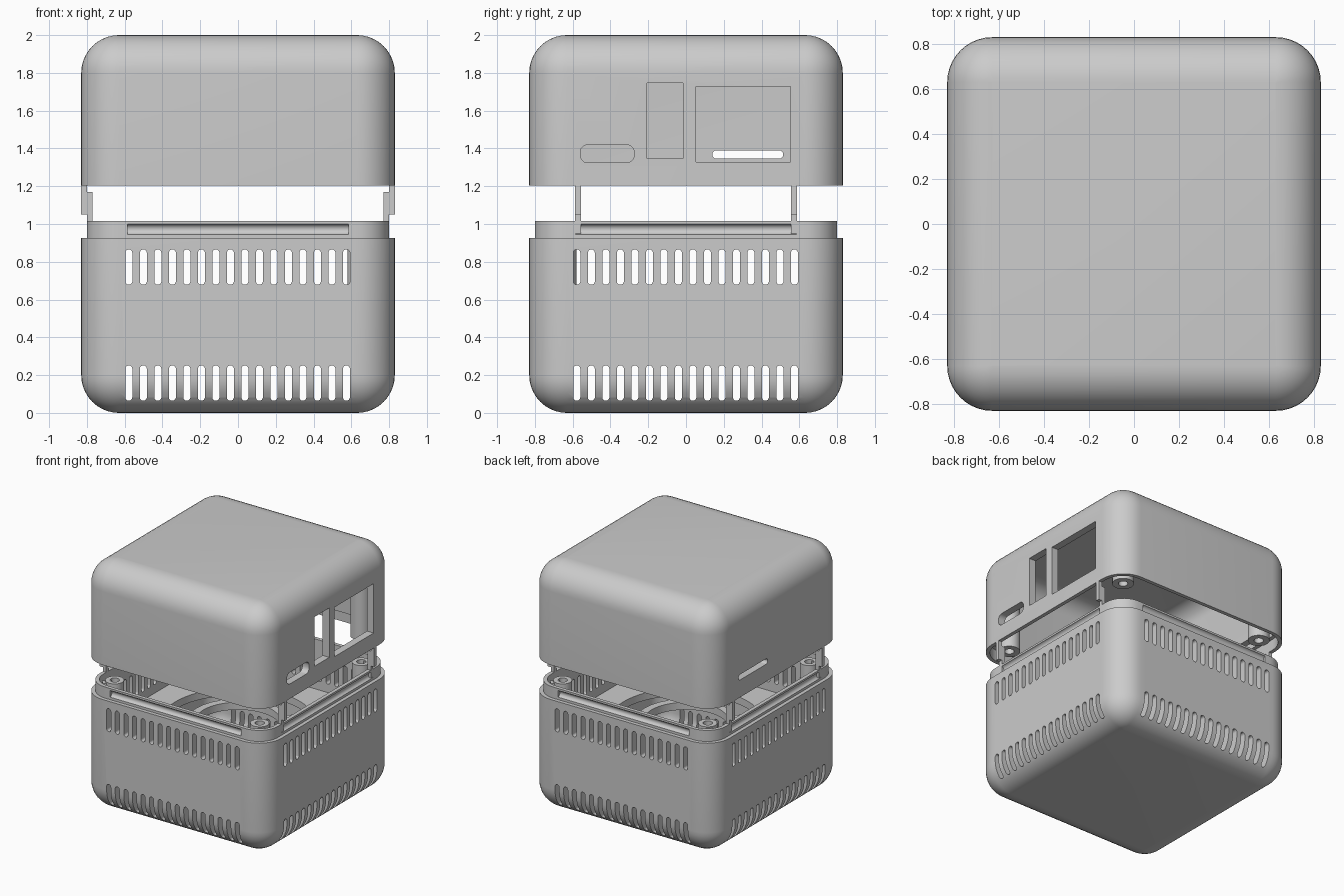
import bpy, bmesh, math
from mathutils import Matrix, Vector

cube = bpy.data.objects.get("Cube")
if cube:
    bpy.data.objects.remove(cube, do_unlink=True)

grey = bpy.data.materials.new("plain grey plastic")
grey.use_nodes = True
colour = (0.6, 0.6, 0.6, 1)
grey.diffuse_color = colour
grey.node_tree.nodes["Principled BSDF"].inputs["Base Color"].default_value = colour

HALF, WALL, ROUND = 0.83, 0.06, 0.2
INNER = HALF - WALL
LIP = 0.8
BOSS = 0.65


def finish(name, bm):
    bmesh.ops.recalc_face_normals(bm, faces=bm.faces)
    mesh = bpy.data.meshes.new(name)
    bm.to_mesh(mesh)
    bm.free()
    mesh.materials.append(grey)
    obj = bpy.data.objects.new(name, mesh)
    bpy.context.collection.objects.link(obj)
    return obj


def outline(half, radius, steps=10):
    """Rounded square, counter-clockwise."""
    radius = max(radius, 0.002)
    points = []
    for corner in range(4):
        mid = math.radians(45 + 90 * corner)
        cx = math.copysign(half - radius, math.cos(mid))
        cy = math.copysign(half - radius, math.sin(mid))
        for i in range(steps + 1):
            a = math.radians(90 * corner + 90 * i / steps)
            points.append((cx + radius * math.cos(a), cy + radius * math.sin(a)))
    return points


def loft(name, rings):
    """Solid through rounded squares given as (z, half width, corner radius)."""
    bm = bmesh.new()
    loops = [[bm.verts.new((x, y, z)) for x, y in outline(h, r)] for z, h, r in rings]
    for a, b in zip(loops, loops[1:]):
        for i in range(len(a)):
            j = (i + 1) % len(a)
            bm.faces.new((a[i], a[j], b[j], b[i]))
    bm.faces.new(loops[0])
    bm.faces.new(loops[-1])
    return finish(name, bm)


def dome(z_flat, half, radius, up, steps=10):
    """Rings of a rounded edge, running from the wall to the flat face."""
    rings = []
    for i in range(steps + 1):
        a = math.pi / 2 * i / steps
        z = z_flat - up * radius * (1 - math.sin(a))
        rings.append((z, half - radius * (1 - math.cos(a)), radius * math.cos(a)))
    return rings


def add_box(bm, centre, size, turn=0):
    m = Matrix.Translation(centre) @ Matrix.Rotation(turn, 4, "Z") @ Matrix.Diagonal((*size, 1))
    bmesh.ops.create_cube(bm, size=1, matrix=m)


def box(name, centre, size, turn=0):
    bm = bmesh.new()
    add_box(bm, centre, size, turn)
    return finish(name, bm)


def add_slot(bm, centre, width, height, radius, depth, turn=0, steps=6):
    """Rounded rectangle in xz, pushed along y, then turned about z."""
    shape = []
    for q, (sx, sz) in enumerate(((1, 1), (-1, 1), (-1, -1), (1, -1))):
        for i in range(steps + 1):
            a = math.pi / 2 * (q + i / steps)
            shape.append((sx * (width / 2 - radius) + radius * math.cos(a),
                          sz * (height / 2 - radius) + radius * math.sin(a)))
    m = Matrix.Translation(centre) @ Matrix.Rotation(turn, 4, "Z")
    ends = [[bm.verts.new(m @ Vector((x, s * depth / 2, z))) for x, z in shape] for s in (-1, 1)]
    for i in range(len(shape)):
        j = (i + 1) % len(shape)
        bm.faces.new((ends[0][i], ends[0][j], ends[1][j], ends[1][i]))
    for e in ends:
        bm.faces.new(e)


def tube(name, x, y, z0, z1, radius, hole, sides=32):
    bm = bmesh.new()
    loops = [[bm.verts.new((x + r * math.cos(math.tau * i / sides),
                            y + r * math.sin(math.tau * i / sides), z)) for i in range(sides)]
             for r, z in ((radius, z0), (radius, z1), (hole, z1), (hole, z0))]
    for a, b in zip(loops, loops[1:] + loops[:1]):
        for i in range(sides):
            j = (i + 1) % sides
            bm.faces.new((a[i], a[j], b[j], b[i]))
    return finish(name, bm)


def cut(target, cutter):
    cutter.hide_render = True
    mod = target.modifiers.new("cut", "BOOLEAN")
    mod.operation, mod.solver, mod.object = "DIFFERENCE", "EXACT", cutter
    bpy.context.view_layer.objects.active = target
    bpy.ops.object.modifier_apply(modifier=mod.name)
    bpy.data.objects.remove(cutter, do_unlink=True)


# Lower shell with stepped lip
base = loft("lower_shell", dome(0, HALF, ROUND, -1)[::-1] + [
    (0.925, HALF, ROUND), (0.925, LIP, ROUND - 0.03), (1.015, LIP, ROUND - 0.03)])
cut(base, loft("cavity", dome(WALL, INNER, 0.14, -1)[::-1] + [(1.1, INNER, 0.14)]))

# Ventilation slots through all four walls
for turn in (0, math.pi / 2):
    vents = bmesh.new()
    for z in (0.158, 0.772):
        for i in range(16):
            along = -0.578 + 0.0768 * i
            centre = (along, 0, z) if turn == 0 else (0, along, z)
            add_slot(vents, centre, 0.037, 0.187, 0.0184, 2, turn)
    cut(base, finish("vents", vents))

# Half-round snap grooves around the lip
grooves = bmesh.new()
for k in range(4):
    m = Matrix.Rotation(k * math.pi / 2, 4, "Z") @ Matrix.Translation((0, -LIP - 0.007, 0.972))
    bmesh.ops.create_cone(grooves, cap_ends=True, segments=24, radius1=0.028, radius2=0.028,
                          depth=1.17, matrix=m @ Matrix.Rotation(math.pi / 2, 4, "Y"))
cut(base, finish("grooves", grooves))

# Upper shell with a rebate for the lip
lid = loft("upper_shell", [(1.205, HALF, ROUND)] + dome(2, HALF, ROUND, 1))
cut(lid, loft("cavity", [(1.1, INNER, 0.14)] + dome(2 - WALL, INNER, 0.14, 1)))
cut(lid, loft("rebate", [(1.1, LIP, 0.17), (1.295, LIP, 0.17)]))

# Connector openings in the left side, card slot in the right side
ports = bmesh.new()
quarter = math.pi / 2
add_slot(ports, (0.8, -0.417, 1.372), 0.285, 0.095, 0.04, 0.3, quarter)
add_box(ports, (0.8, -0.112, 1.547), (0.3, 0.19, 0.4))
add_box(ports, (0.8, 0.302, 1.527), (0.3, 0.5, 0.4))
add_slot(ports, (-0.8, 0.327, 1.368), 0.375, 0.044, 0.0215, 0.3, quarter)
cut(lid, finish("ports", ports))

# Fan plate with a round opening, ring and spokes
plate = loft("fan_plate", [(0.55, 0.78, 0.14), (0.61, 0.78, 0.14)])
hole = bmesh.new()
bmesh.ops.create_cone(hole, cap_ends=True, segments=64, radius1=0.56, radius2=0.56,
                      depth=0.4, matrix=Matrix.Translation((0, 0, 0.58)))
cut(plate, finish("fan_hole", hole))
tube("fan_ring", 0, 0, 0.55, 0.61, 0.37, 0.31, 64)
for k in range(4):
    a = math.radians(45 + 90 * k)
    box("fan_spoke", (0.46 * math.cos(a), 0.46 * math.sin(a), 0.58), (0.22, 0.06, 0.055), a)

for sx in (-1, 1):
    for sy in (-1, 1):
        # Screw bosses, webbed into the corners
        x, y = sx * BOSS, sy * BOSS
        long_post = sx > 0 > sy
        low = 0.6 if long_post else 0.89
        tube("lower_boss", x, y, low, 1.01, 0.07, 0.035)
        tube("upper_boss", x, y, 1.22, 1.95, 0.08, 0.035)
        turn = math.atan2(sy, sx)
        out = 0.69
        box("lower_web", (sx * out, sy * out, (low + 1) / 2), (0.07, 0.05, 1 - low), turn)
        box("upper_web", (sx * out, sy * out, 1.6), (0.07, 0.05, 0.6), turn)
        # Hanging clips on the two sides
        box("clip_outer", (sx * 0.815, sy * 0.572, 1.13), (0.03, 0.03, 0.16), 0)
        box("clip_inner", (sx * 0.785, sy * 0.572, 1.06), (0.03, 0.03, 0.22), 0)

# Smooth rounded surfaces, crisp edges
bpy.ops.object.select_all(action="DESELECT")
for obj in bpy.context.scene.objects:
    if obj.type == "MESH":
        obj.select_set(True)
        bpy.context.view_layer.objects.active = obj
bpy.ops.object.shade_smooth_by_angle(angle=math.radians(30))
